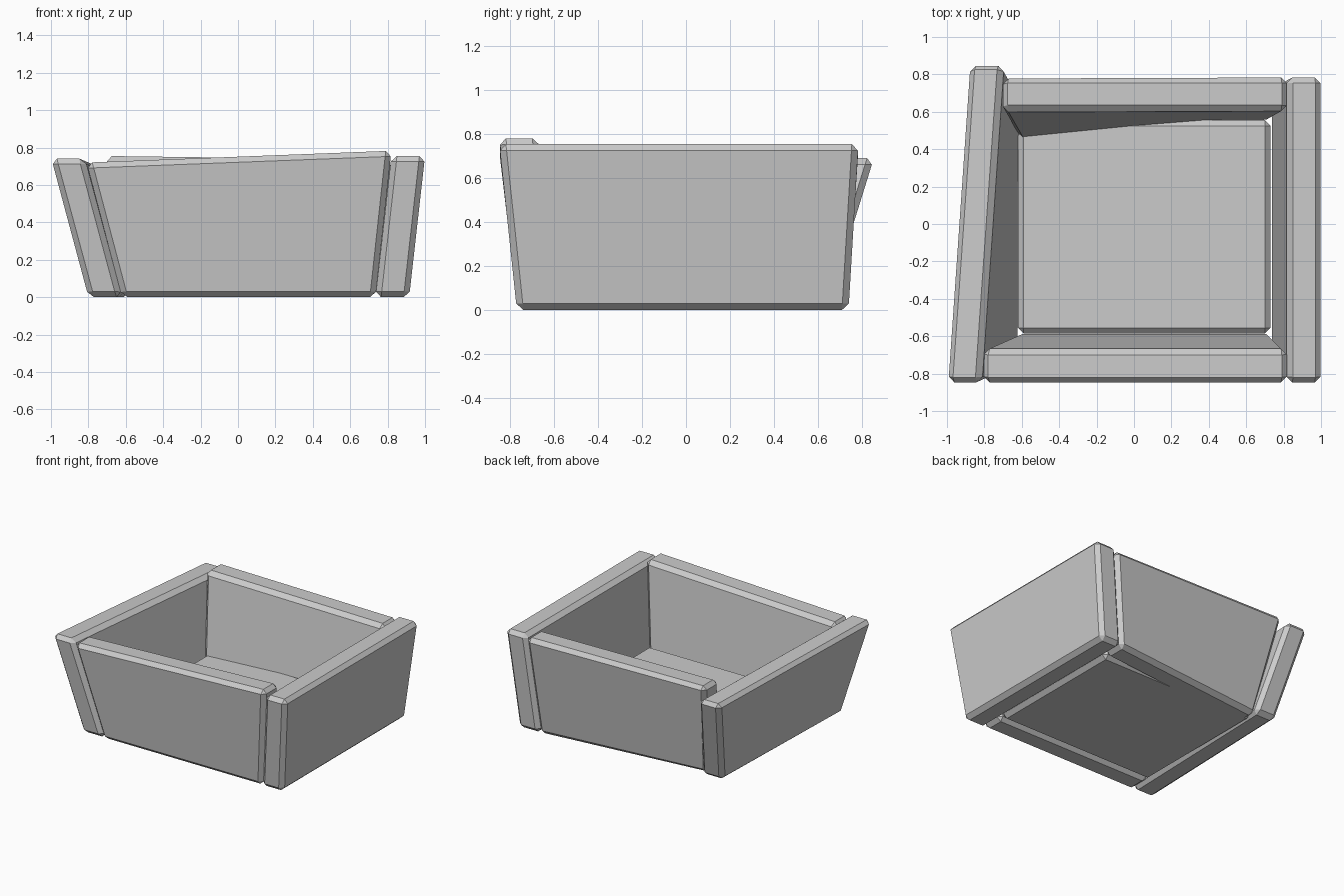
import bpy
import bmesh

cube = bpy.data.objects.get("Cube")
if cube:
    bpy.data.objects.remove(cube, do_unlink=True)

grey = bpy.data.materials.new("stone_grey")
grey.use_nodes = True
COLOUR = (0.6, 0.6, 0.6, 1)
grey.diffuse_color = COLOUR
grey.node_tree.nodes["Principled BSDF"].inputs["Base Color"].default_value = COLOUR

BEVEL = 0.03
THICK = 0.18


def slab(name, base, top):
    """Chamfered plank between a bottom and a top ring of four corners."""
    bm = bmesh.new()
    low = [bm.verts.new(p) for p in base]
    high = [bm.verts.new(p) for p in top]
    bm.faces.new(low[::-1])
    bm.faces.new(high)
    for i in range(4):
        j = (i + 1) % 4
        bm.faces.new((low[i], low[j], high[j], high[i]))
    bmesh.ops.recalc_face_normals(bm, faces=bm.faces)
    bmesh.ops.bevel(bm, geom=bm.edges[:], offset=BEVEL, segments=1,
                    profile=0.5, affect='EDGES')
    mesh = bpy.data.meshes.new(name)
    bm.to_mesh(mesh)
    bm.free()
    mesh.materials.append(grey)
    bpy.context.collection.objects.link(bpy.data.objects.new(name, mesh))


def ring(start, end, dx=0.0, dy=0.0):
    """Rectangle-like ring: an outer edge and its copy shifted inward."""
    return [start, end] + [(x + dx, y + dy, z) for x, y, z in (end, start)]


# Floor panel
x0, x1, y0, y1 = -0.62, 0.73, -0.585, 0.555
slab("floor", *[[(x0, y0, z), (x1, y0, z), (x1, y1, z), (x0, y1, z)]
                for z in (0.0, THICK)])

# Side walls, leaning outward
slab("right_wall",
     ring((-0.80, -0.76, 0), (-0.76, 0.64, 0), dx=THICK),
     ring((-1.0, -0.85, 0.742), (-0.88, 0.855, 0.69), dx=THICK))
slab("left_wall",
     ring((0.915, -0.77, 0), (0.915, 0.74, 0), dx=-THICK),
     ring((1.0, -0.85, 0.755), (1.0, 0.785, 0.755), dx=-THICK))

# Front and back walls fitted between the sides
slab("front_wall",
     ring((-0.62, -0.765, 0), (0.735, -0.765, 0), dy=THICK),
     ring((-0.81, -0.85, 0.72), (0.82, -0.85, 0.783), dy=THICK))
slab("back_wall",
     ring((-0.60, 0.60, 0), (0.735, 0.74, 0), dy=-THICK),
     ring((-0.705, 0.785, 0.755), (0.82, 0.785, 0.735), dy=-THICK))
